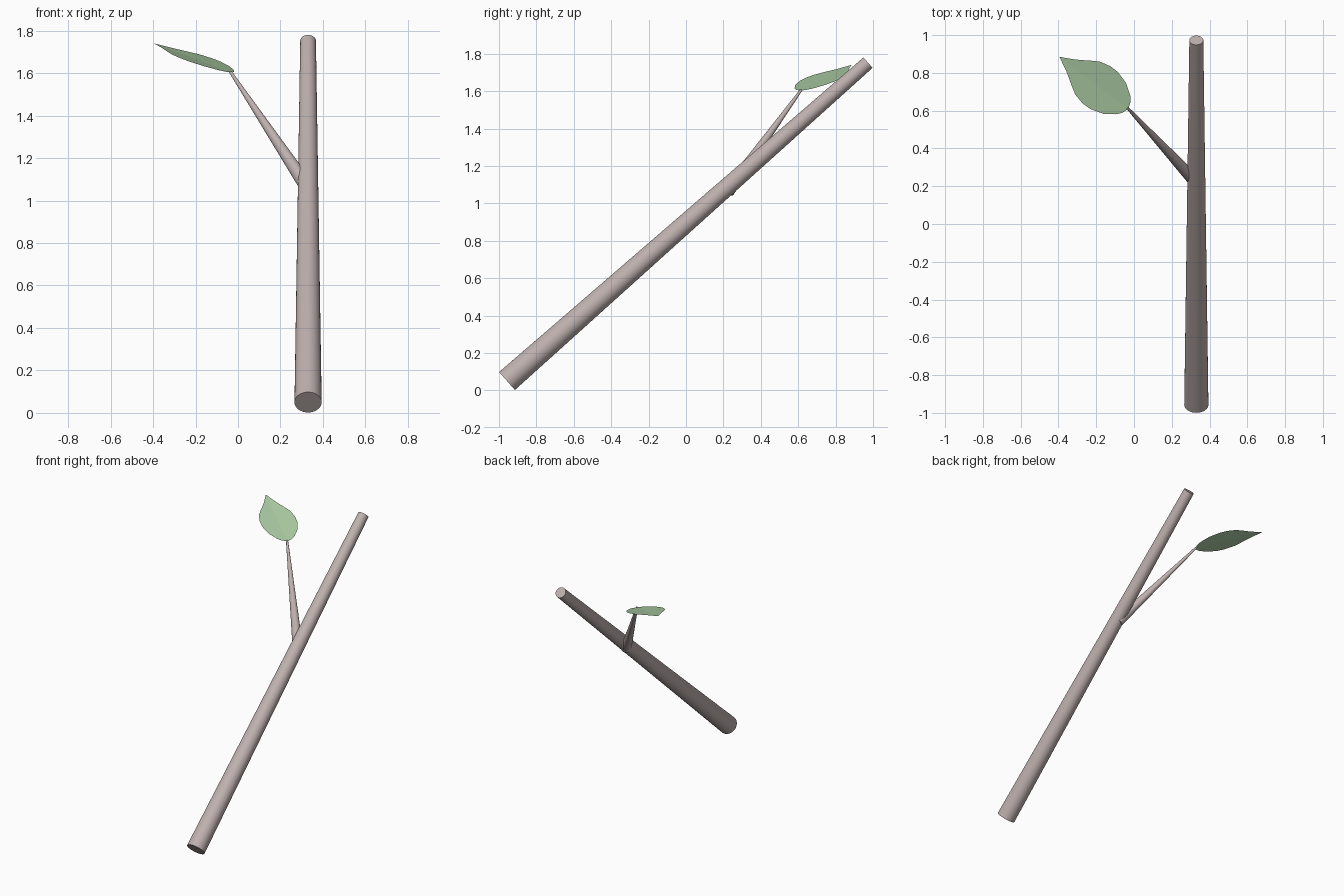
import bpy, bmesh, math
from mathutils import Vector

if "Cube" in bpy.data.objects:
    bpy.data.objects.remove(bpy.data.objects["Cube"])


def material(name, rgb):
    m = bpy.data.materials.new(name)
    m.diffuse_color = (*rgb, 1)
    m.use_nodes = True
    m.node_tree.nodes["Principled BSDF"].inputs["Base Color"].default_value = m.diffuse_color
    return m


bark = material("bark", (0.52, 0.44, 0.43))
green = material("leaf_green", (0.42, 0.62, 0.38))


def tapered_rod(name, start, end, r1, r2, sides):
    a, b = Vector(start), Vector(end)
    d = b - a
    bpy.ops.mesh.primitive_cone_add(vertices=sides, radius1=r1, radius2=r2, depth=d.length,
                                    location=(a + b) / 2,
                                    rotation=d.to_track_quat('Z', 'Y').to_euler())
    ob = bpy.context.object
    ob.name = name
    ob.data.materials.append(bark)
    bpy.ops.object.shade_smooth_by_angle(angle=math.radians(40))
    return ob


# Main stick and side twig
tapered_rod("stick", (0.33, -0.957, 0.05), (0.33, 0.973, 1.752), 0.064, 0.037, 32)
tapered_rod("twig", (0.325, 0.225, 1.065), (-0.035, 0.615, 1.605), 0.035, 0.007, 24)

# Leaf: half outline (distance along midrib, half width), mirrored about the midrib
outline = [(0.012, 0.035), (0.034, 0.062), (0.09, 0.101), (0.16, 0.122), (0.21, 0.123),
           (0.27, 0.109), (0.315, 0.082), (0.345, 0.062), (0.385, 0.037)]
base, tip = Vector((-0.03, 0.61, 1.602)), Vector((-0.395, 0.885, 1.74))
flat = (tip - base).xy.length
along = (tip - base) / flat
side = Vector((0.602, 0.799, 0))
fold = 0.04

bm = bmesh.new()
b0, b1 = bm.verts.new(base), bm.verts.new(tip)
mid = [bm.verts.new(base + along * t) for t, w in outline]
for s in (1, -1):
    edge = [bm.verts.new(base + along * t + side * s * w + Vector((0, 0, fold * w)))
            for t, w in outline]
    faces = [(b0, mid[0], edge[0]), (mid[-1], b1, edge[-1])]
    faces += [(mid[i], mid[i + 1], edge[i + 1], edge[i]) for i in range(len(mid) - 1)]
    for f in faces:
        bm.faces.new(f if s == 1 else f[::-1])
bmesh.ops.recalc_face_normals(bm, faces=bm.faces)
bm.faces.ensure_lookup_table()
bm.normal_update()
if bm.faces[0].normal.z < 0:
    bmesh.ops.reverse_faces(bm, faces=bm.faces)
mesh = bpy.data.meshes.new("leaf")
bm.to_mesh(mesh)
bm.free()
mesh.materials.append(green)
leaf = bpy.data.objects.new("leaf", mesh)
bpy.context.collection.objects.link(leaf)
